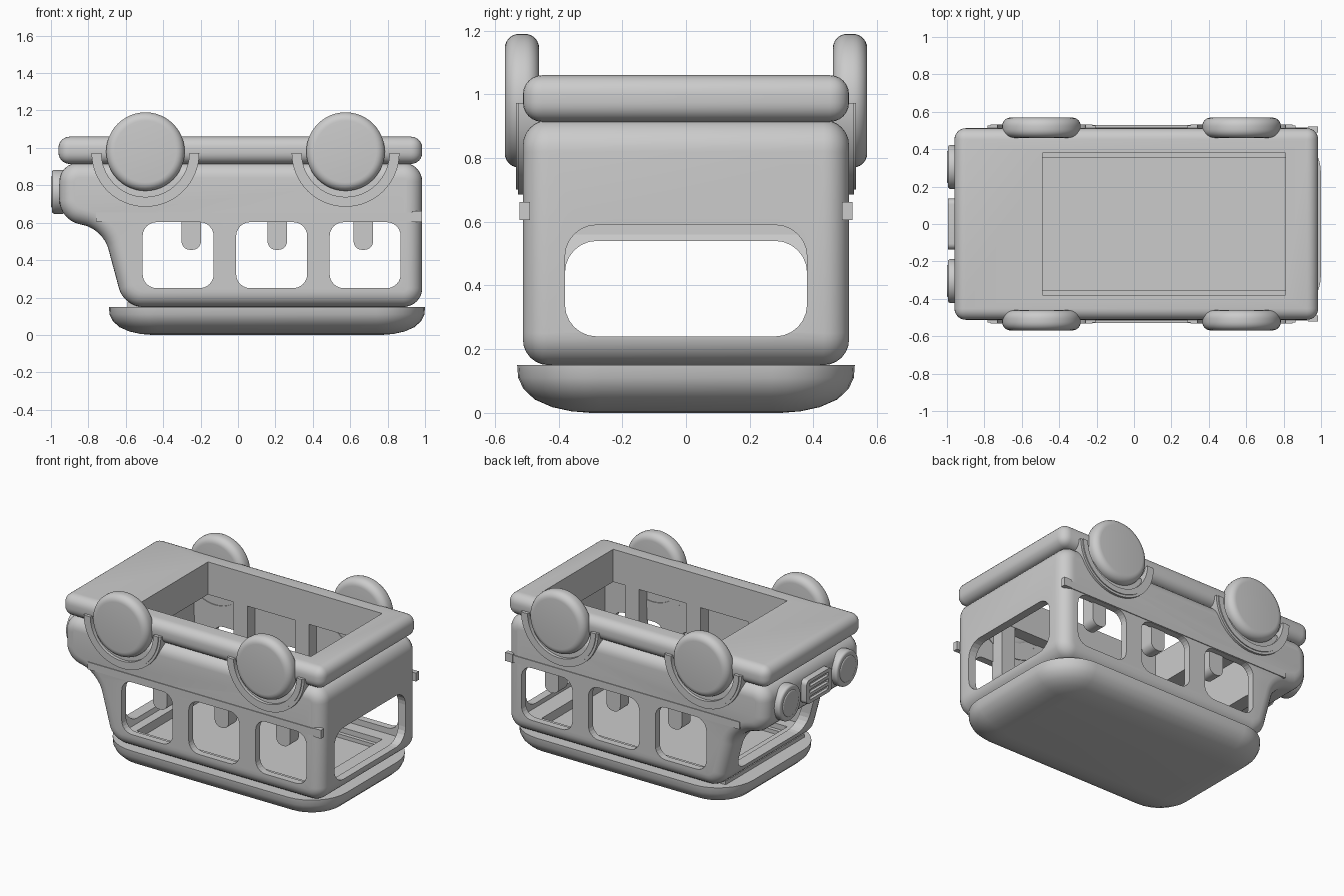
import bpy, bmesh, math
from mathutils import Matrix, Vector

if "Cube" in bpy.data.objects:
    bpy.data.objects.remove(bpy.data.objects["Cube"])

GREY = (0.6, 0.6, 0.6, 1)
grey = bpy.data.materials.new("plain_grey")
grey.use_nodes = True
grey.diffuse_color = GREY
grey.node_tree.nodes["Principled BSDF"].inputs["Base Color"].default_value = GREY


def finish(name, bm):
    bmesh.ops.recalc_face_normals(bm, faces=bm.faces)
    mesh = bpy.data.meshes.new(name)
    bm.to_mesh(mesh)
    bm.free()
    ob = bpy.data.objects.new(name, mesh)
    bpy.context.collection.objects.link(ob)
    mesh.materials.append(grey)
    return ob


def bevel(bm, edges, width, segs=6):
    bmesh.ops.bevel(bm, geom=edges, offset=width, segments=segs, profile=0.5,
                    affect='EDGES', clamp_overlap=False)


def box(name, lo, hi, r=0, axis=None):
    """Box between two corners; rounds all edges, or only those along one axis."""
    lo, hi = Vector(lo), Vector(hi)
    bm = bmesh.new()
    bmesh.ops.create_cube(bm, size=1)
    for v in bm.verts:
        v.co = (lo + hi) / 2 + v.co * (hi - lo)
    if r:
        edges = [e for e in bm.edges if axis is None or
                 abs(e.verts[0].co[axis] - e.verts[1].co[axis]) > 1e-4]
        bevel(bm, edges, r)
    return finish(name, bm)


def prism(name, points, y0, y1, corner=0, rim=0):
    """Side profile (x, z) extruded along y, with rounded corners and rims."""
    bm = bmesh.new()
    face = bm.faces.new([bm.verts.new((x, y0, z)) for x, z in points])
    new = bmesh.ops.extrude_face_region(bm, geom=[face])["geom"]
    for v in new:
        if isinstance(v, bmesh.types.BMVert):
            v.co.y = y1
    if corner:
        bevel(bm, [e for e in bm.edges
                   if abs(e.verts[0].co.y - e.verts[1].co.y) > 1e-4], corner, 8)
    if rim:
        bevel(bm, [e for e in bm.edges
                   if abs(e.verts[0].co.y - e.verts[1].co.y) < 1e-4], rim)
    return finish(name, bm)


def disc(name, centre, radius, depth, axis, r):
    bm = bmesh.new()
    turn = Matrix.Rotation(math.pi / 2, 4, axis)
    bmesh.ops.create_cone(bm, cap_ends=True, segments=48, radius1=radius,
                          radius2=radius, depth=depth,
                          matrix=Matrix.Translation(centre) @ turn)
    bevel(bm, [e for e in bm.edges if any(len(f.verts) > 4 for f in e.link_faces)], r)
    return finish(name, bm)


def cut(ob, cutters):
    for c in cutters:
        m = ob.modifiers.new("cut", 'BOOLEAN')
        m.object, m.operation, m.solver = c, 'DIFFERENCE', 'EXACT'
        c.hide_render = True
        c.hide_set(True)


def dished_slab(name, cx, hx, hy, radius, levels):
    """Stack of rounded rectangles, each given as (inset, z)."""
    bm = bmesh.new()
    loops = []
    for inset, z in levels:
        r = radius - inset
        loop = []
        for q, (sx, sy) in enumerate([(1, 1), (-1, 1), (-1, -1), (1, -1)]):
            for i in range(9):
                a = (q + i / 8) * math.pi / 2
                loop.append(bm.verts.new((cx + sx * (hx - radius) + r * math.cos(a),
                                          sy * (hy - radius) + r * math.sin(a), z)))
        loops.append(loop)
    n = len(loops[0])
    for a, b in zip(loops, loops[1:]):
        for i in range(n):
            bm.faces.new([a[i], a[(i + 1) % n], b[(i + 1) % n], b[i]])
    bm.faces.new(loops[0])
    bm.faces.new(loops[-1])
    return finish(name, bm)


# Roof, lying on the ground, with a raised gasket below the body
dished_slab("roof", 0.155, 0.845, 0.53, 0.26,
            [(0, 0.15), (0.003, 0.11), (0.02, 0.075), (0.055, 0.042),
             (0.11, 0.018), (0.17, 0.005), (0.23, 0)])
gasket = box("roof_gasket", (-0.59, -0.42, 0.14), (0.9, 0.42, 0.175))
cut(gasket, [box("gasket_cutter", (-0.49, -0.355, 0.1), (0.81, 0.355, 0.3))])

# Body shell, with hood at -x, hollowed and pierced by windows
body = prism("body", [(-0.955, 0.92), (-0.955, 0.62), (-0.72, 0.56), (-0.61, 0.15),
                      (0.985, 0.15), (0.985, 0.92)], -0.512, 0.512, 0.1, 0.08)
cabin = prism("cabin_cutter", [(-0.66, 0.84), (-0.65, 0.56), (-0.55, 0.21),
                               (0.93, 0.21), (0.93, 0.84)], -0.465, 0.465)
opening = box("opening_cutter", (-0.49, -0.38, 0.1), (0.81, 0.38, 1.3))
windows = [box("side_window_cutter", (x - 0.19, -0.7, 0.25), (x + 0.19, 0.7, 0.603),
               0.075, 1) for x in (-0.32, 0.18, 0.68)]
windscreen = box("windscreen_cutter", (-1.1, -0.38, 0.24), (-0.5, 0.38, 0.54), 0.1, 0)
rear = box("rear_window_cutter", (0.8, -0.38, 0.24), (1.1, 0.38, 0.59), 0.1, 0)
cut(body, [cabin, opening, windscreen, rear] + windows)

# Chassis slab with the same opening
chassis = box("chassis", (-0.96, -0.512, 0.914), (0.985, 0.512, 1.06), 0.06)
cut(chassis, [opening])

for side, s in (("right", -1), ("left", 1)):
    def span(a, b):
        return sorted((s * a, s * b))

    # Seat ends along the cabin wall
    y0, y1 = span(0.382, 0.475)
    for x in (-0.25, 0.21, 0.67):
        ob = box(side + "_seat", (x - 0.052, y0, 0.455), (x + 0.052, y1, 0.9), 0.045, 1)

    # Belt strip and its end block
    y0, y1 = span(0.5, 0.517)
    box(side + "_belt_strip", (-0.76, y0, 0.606), (0.95, y1, 0.655))
    y0, y1 = span(0.49, 0.522)
    box(side + "_belt_end", (0.93, y0, 0.605), (0.985, y1, 0.662))

    # Wheels and stepped arches
    for end, x in (("front", -0.495), ("rear", 0.575)):
        disc(f"{end}_{side}_wheel", (x, s * 0.515, 0.98), 0.21, 0.108, 'X', 0.045)
        for part, outer, inner, y in (("arch", 0.272, 0.235, 0.533),
                                      ("arch_edge", 0.288, 0.268, 0.527)):
            arc = [math.pi * (1 + i / 32) for i in range(33)]
            ring = [(outer, a) for a in arc] + [(inner, a) for a in reversed(arc)]
            y0, y1 = span(0.46, y)
            prism(f"{end}_{side}_{part}",
                  [(x + r * math.cos(a), 0.973 + r * math.sin(a)) for r, a in ring],
                  y0, y1)

    # Headlights
    disc(side + "_headlight_rim", (-0.96, s * 0.305, 0.765), 0.118, 0.07, 'Y', 0.015)
    disc(side + "_headlight_lens", (-0.975, s * 0.305, 0.765), 0.088, 0.05, 'Y', 0.012)

# Grille with horizontal slots
grille = box("grille", (-0.995, -0.135, 0.685), (-0.92, 0.135, 0.845), 0.03, 0)
cut(grille, [box("slot_cutter", (-1.1, -0.1, z - 0.012), (-0.975, 0.1, z + 0.012))
             for z in (0.72, 0.765, 0.81)])

# Smooth shading with sharp creases
bpy.ops.object.select_all(action='DESELECT')
for ob in bpy.context.scene.objects:
    if ob.type == 'MESH' and not ob.hide_render:
        ob.select_set(True)
        bpy.context.view_layer.objects.active = ob
bpy.ops.object.shade_smooth_by_angle(angle=math.radians(35))
